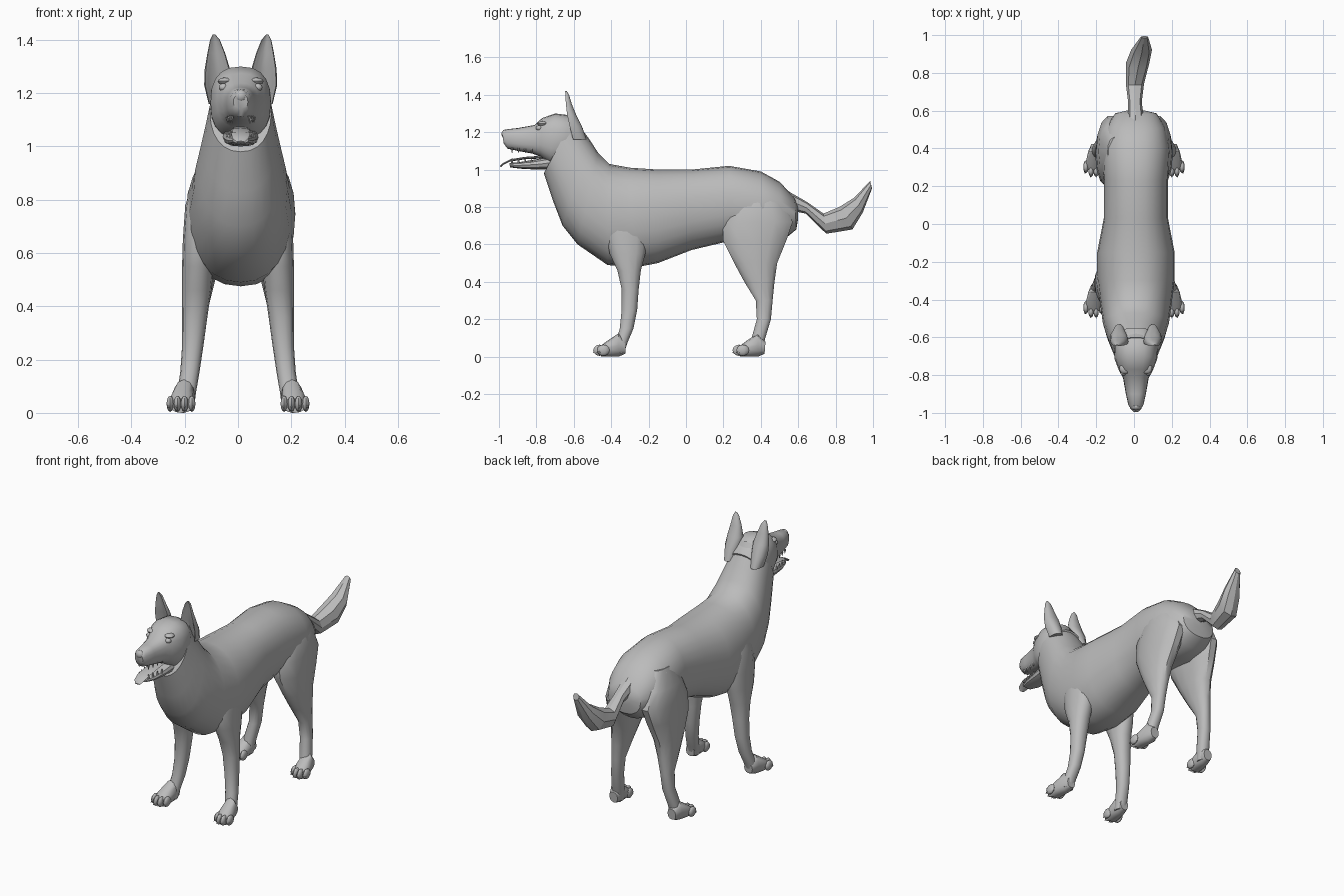
import bpy, bmesh, math
from mathutils import Vector, Matrix

cube = bpy.data.objects.get("Cube")
if cube:
    bpy.data.objects.remove(cube, do_unlink=True)

coat = bpy.data.materials.new("plain_grey")
coat.use_nodes = True
GREY = (0.5, 0.5, 0.5, 1)
coat.diffuse_color = GREY
coat.node_tree.nodes["Principled BSDF"].inputs["Base Color"].default_value = GREY
MID = 0.01  # centre line of trunk and head


def finish(name, bm, angle=40):
    bmesh.ops.recalc_face_normals(bm, faces=bm.faces)
    mesh = bpy.data.meshes.new(name)
    bm.to_mesh(mesh)
    bm.free()
    mesh.materials.append(coat)
    ob = bpy.data.objects.new(name, mesh)
    bpy.context.collection.objects.link(ob)
    bpy.ops.object.select_all(action='DESELECT')
    ob.select_set(True)
    bpy.context.view_layer.objects.active = ob
    bpy.ops.object.shade_smooth_by_angle(angle=math.radians(angle))
    return ob


def loft(name, rings, sides=16, dent=0, power=0.9, angle=40):
    """Skin a tube over rings given as (centre, axis_u, axis_v)."""
    bm = bmesh.new()
    loops = []
    for c, u, v in rings:
        loop = []
        for i in range(sides):
            a = 2 * math.pi * i / sides
            p, q = math.cos(a), math.sin(a)
            p = math.copysign(abs(p) ** power, p)
            q = math.copysign(abs(q) ** power, q)
            q += dent * max(0, -q) ** 3
            loop.append(bm.verts.new(c + u * p + v * q))
        loops.append(loop)
    for a, b in zip(loops, loops[1:]):
        for i in range(sides):
            j = (i + 1) % sides
            bm.faces.new((a[i], a[j], b[j], b[i]))
    bm.faces.new(loops[0])
    bm.faces.new(loops[-1])
    return finish(name, bm, angle)


def profile(name, rows, x=MID, **kw):
    """Rows: top y, top z, bottom y, bottom z, half width, optional x shift."""
    rings = []
    for ty, tz, by, bz, w, *dx in rows:
        top, low = Vector((0, ty, tz)), Vector((0, by, bz))
        c = (top + low) / 2
        c.x = x + (dx[0] if dx else 0)
        rings.append((c, Vector((w, 0, 0)), (top - low) / 2))
    return loft(name, rings, **kw)


def column(name, rows, s, mid=0, **kw):
    """Rows: z, front y, back y, inner x, outer x; s is the side."""
    rings = [(Vector((mid + s * (xi + xo) / 2, (yf + yb) / 2, z)),
              Vector((s * (xo - xi) / 2, 0, 0)), Vector((0, (yb - yf) / 2, 0)))
             for z, yf, yb, xi, xo in rows]
    return loft(name, rings, **kw)


def ball(name, at, size):
    bm = bmesh.new()
    bmesh.ops.create_uvsphere(bm, u_segments=10, v_segments=6, radius=1,
                              matrix=Matrix.LocRotScale(Vector(at), None, Vector(size)))
    return finish(name, bm)


def spike(name, at, radius, length, pitch):
    bm = bmesh.new()
    bmesh.ops.create_cone(bm, cap_ends=True, segments=6, radius1=radius, radius2=0, depth=length,
                          matrix=Matrix.Translation(at) @ Matrix.Rotation(pitch, 4, 'X'))
    return finish(name, bm)


# Trunk and neck
profile("trunk", [
    (.60, .80, .60, .74, .05), (.58, .85, .59, .68, .11),
    (.50, .935, .53, .63, .155), (.40, .99, .42, .60, .18),
    (.23, 1.02, .24, .62, .17), (.03, 1.0, .03, .57, .17),
    (-.15, 1.0, -.15, .50, .205), (-.30, 1.01, -.28, .475, .205),
    (-.41, 1.03, -.42, .49, .19), (-.47, 1.09, -.58, .60, .175),
    (-.515, 1.16, -.66, .70, .155), (-.56, 1.22, -.71, .83, .135),
    (-.60, 1.28, -.76, .98, .115)], sides=24)

# Skull and upper muzzle
profile("head", [
    (-.55, 1.22, -.62, 1.05, .09), (-.62, 1.29, -.67, 1.03, .115),
    (-.70, 1.30, -.73, 1.03, .113), (-.77, 1.275, -.78, 1.07, .09),
    (-.81, 1.238, -.82, 1.085, .068), (-.90, 1.222, -.90, 1.10, .053),
    (-.96, 1.215, -.955, 1.112, .04), (-.982, 1.195, -.975, 1.14, .027)],
    sides=20, power=.8)
ball("nose", (MID, -.967, 1.19), (.026, .02, .024))

# Lower jaw, tongue and teeth
profile("lower_jaw", [
    (-.68, 1.08, -.70, 1.0, .07), (-.80, 1.055, -.80, 1.0, .06),
    (-.89, 1.04, -.89, 1.005, .048), (-.945, 1.035, -.94, 1.012, .03)],
    sides=12, power=.8)
profile("tongue", [
    (-.76, 1.075, -.76, 1.06, .03), (-.86, 1.068, -.86, 1.055, .036),
    (-.94, 1.055, -.94, 1.043, .036), (-.98, 1.035, -.975, 1.026, .03),
    (-.995, 1.02, -.99, 1.013, .015)], sides=8)
for s, side in ((1, "left"), (-1, "right")):
    for i in range(4):
        y, x = -.93 + .035 * i, MID + s * (.032 + .006 * i)
        spike(f"{side}_lower_tooth_{i}", (x, y, 1.05), .007, .03, 0)
        spike(f"{side}_upper_tooth_{i}", (x, y, 1.1), .007, .03, math.pi)

    # Eyes, brows and ears
    ball(f"{side}_eye", (MID + s * .064, -.785, 1.222), (.019, .018, .015))
    ball(f"{side}_brow", (MID + s * .058, -.765, 1.245), (.03, .03, .014))
    column(f"{side}_ear", [
        (1.16, -.64, -.53, .06, .12), (1.23, -.655, -.555, .045, .137),
        (1.29, -.66, -.585, .04, .135), (1.35, -.658, -.61, .058, .125),
        (1.40, -.655, -.625, .078, .115), (1.42, -.65, -.638, .095, .105)],
        s, MID, sides=14, dent=1.3)

    # Legs
    column(f"{side}_front_leg", [
        (.88, -.38, -.24, .08, .16), (.78, -.42, -.2, .06, .198),
        (.65, -.43, -.2, .08, .207), (.55, -.41, -.215, .09, .21),
        (.46, -.368, -.24, .1, .21), (.36, -.345, -.252, .115, .21),
        (.25, -.345, -.26, .13, .21), (.15, -.355, -.28, .145, .217),
        (.08, -.375, -.31, .157, .228), (.02, -.39, -.33, .165, .23)], s, sides=14)
    column(f"{side}_hind_leg", [
        (.92, .3, .46, .06, .14), (.82, .24, .53, .04, .188),
        (.72, .19, .575, .04, .2), (.62, .195, .54, .055, .205),
        (.5, .255, .49, .085, .205), (.4, .31, .475, .11, .203),
        (.3, .372, .464, .13, .202), (.2, .378, .455, .14, .208),
        (.1, .35, .425, .155, .225), (.02, .345, .405, .165, .23)], s, sides=14)

    # Paws with toes and claws
    for part, dy in (("front", 0), ("hind", .745)):
        profile(f"{side}_{part}_paw", [
            (-.32, .08, -.325, .015, .028, s * -.012), (-.36, .125, -.36, 0, .04, s * -.008),
            (-.42, .085, -.42, 0, .046, 0), (-.46, .055, -.455, 0, .042, s * .002)],
            x=s * .21, sides=12).data.transform(Matrix.Translation((0, dy, 0)))
        for i in range(4):
            off = (i - 1.5) * .027
            y = -.462 + dy + (.02 if i in (0, 3) else 0)
            ball(f"{side}_{part}_toe_{i}", (s * (.214 + off), y, .034), (.0145, .034, .03))
            spike(f"{side}_{part}_claw_{i}", (s * (.215 + off * 1.1), y - .028, .022),
                  .008, .022, math.radians(105))

# Faceted bushy tail
profile("tail", [
    (.52, .90, .56, .78, .045, 0), (.65, .825, .64, .765, .036, -.005),
    (.735, .765, .75, .657, .048, -.005), (.82, .80, .89, .68, .062, .01),
    (.90, .85, .945, .77, .055, .03), (.985, .94, .995, .90, .02, .045)],
    sides=8, angle=25)
